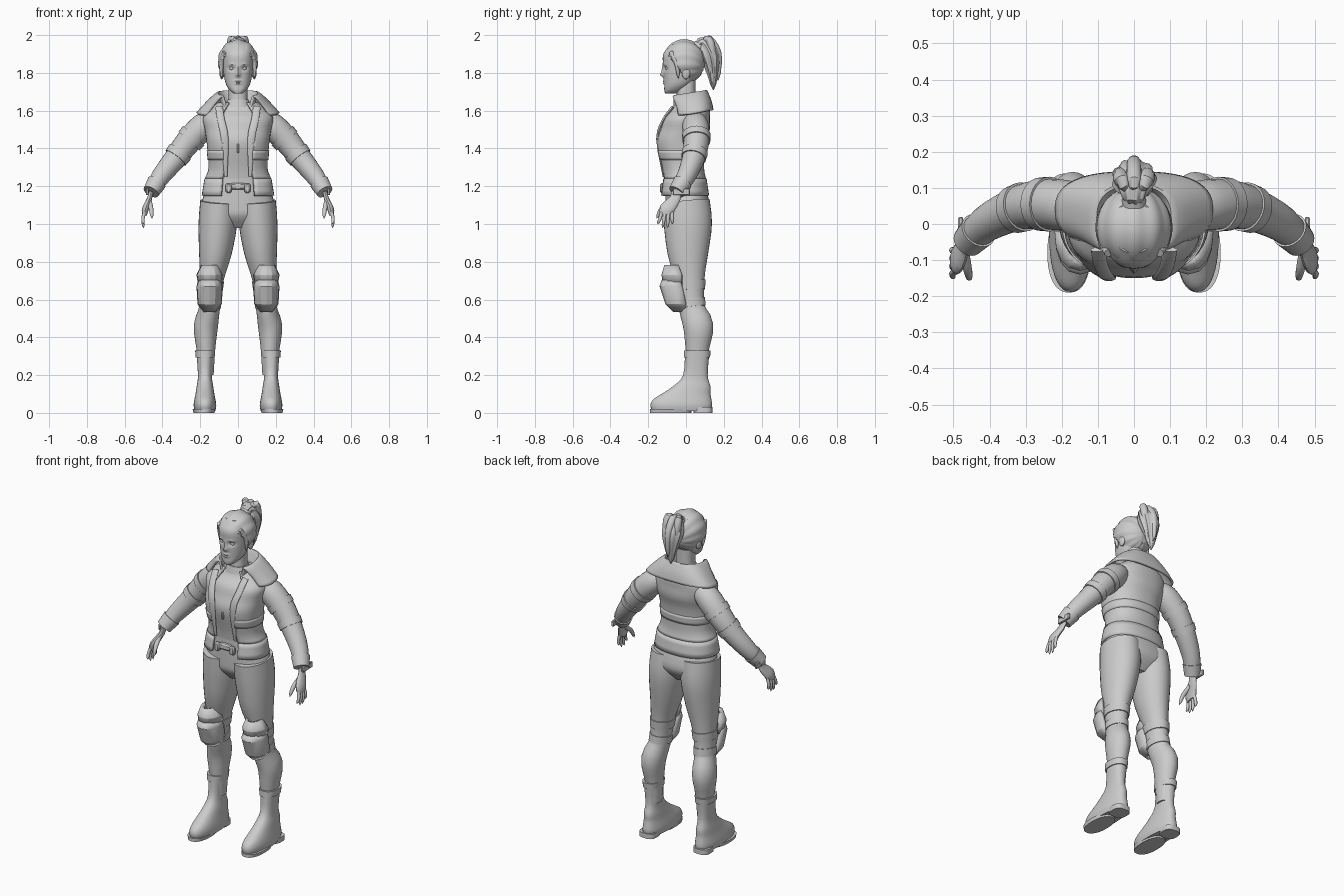
import bpy, bmesh, math
from mathutils import Vector

cube = bpy.data.objects.get("Cube")
if cube:
    bpy.data.objects.remove(cube)

grey = bpy.data.materials.new("plain grey")
grey.use_nodes = True
grey.diffuse_color = (.6, .6, .6, 1)
grey.node_tree.nodes["Principled BSDF"].inputs["Base Color"].default_value = grey.diffuse_color

SIDEWAYS, DEPTH = Vector((1, 0, 0)), Vector((0, 1, 0))
FRONT_HALF, OPEN_FRONT, OPEN_NECK = (180, 360), (-65, 245), (-45, 225)


def finish(name, mesh_builder, mirror=False, thick=0, angle=40):
    """Turn a bmesh into a smooth-shaded object, optionally thickened and mirrored."""
    bmesh.ops.recalc_face_normals(mesh_builder, faces=mesh_builder.faces)
    mesh = bpy.data.meshes.new(name)
    mesh_builder.to_mesh(mesh)
    mesh_builder.free()
    mesh.materials.append(grey)
    part = bpy.data.objects.new(name, mesh)
    bpy.context.collection.objects.link(part)
    if thick:
        shell = part.modifiers.new("Solidify", "SOLIDIFY")
        shell.thickness, shell.offset = thick, 0
    if mirror:
        part.modifiers.new("Mirror", "MIRROR")
    bpy.ops.object.select_all(action="DESELECT")
    part.select_set(True)
    bpy.context.view_layer.objects.active = part
    bpy.ops.object.shade_smooth_by_angle(angle=math.radians(angle))


def smooth(rows, steps=3):
    """Resample rows of numbers along a smooth curve through them."""
    result = []
    last = len(rows) - 1
    for i in range(last):
        before, start, end, after = (rows[min(max(j, 0), last)] for j in (i - 1, i, i + 1, i + 2))
        for step in range(steps):
            t = step / steps
            result.append([b + t / 2 * (c - a + t * (2*a - 5*b + 4*c - d + t * (3*b - a - 3*c + d)))
                           for a, b, c, d in zip(before, start, end, after)])
    return result + [list(rows[last])]


def swell(rows, amount, radii):
    """Enlarge the last columns of each row, which hold its radii."""
    return [list(row[:-radii]) + [value + amount for value in row[-radii:]] for row in rows]


def skin(rings, closed=True):
    """Bridge rings of points, capping the ends of closed ones."""
    builder = bmesh.new()
    loops = [[builder.verts.new(point) for point in ring] for ring in rings]
    count = len(loops[0])
    for low, high in zip(loops, loops[1:]):
        for i in range(count if closed else count - 1):
            j = (i + 1) % count
            builder.faces.new((low[i], low[j], high[j], high[i]))
    if closed:
        builder.faces.new(loops[0])
        builder.faces.new(loops[-1])
    return builder


def body(name, rows, x=0, sides=40, power=2.3, steps=3, arc=None, tilt=0, shape=None, **options):
    """Loft level ovals given as (z, centre y, half width, half depth)."""
    start, end = arc or (0, 360)
    rings = []
    for z, y, width, depth in smooth(rows, steps):
        ring = []
        for i in range(sides):
            turn = math.radians(start + (end - start) * i / (sides - 1 if arc else sides))
            c, s = math.cos(turn), math.sin(turn)
            point = Vector((x + width * math.copysign(abs(c) ** (2 / power), c),
                            y + depth * math.copysign(abs(s) ** (2 / power), s), z))
            point.z += tilt * point.y
            ring.append(shape(point) if shape else point)
        rings.append(ring)
    finish(name, skin(rings, not arc), **options)


def limb(name, rows, sides=16, steps=3, across=SIDEWAYS, flat=1, ridges=0, tip=False, **options):
    """Sweep an oval along a path of (x, y, z, radius); flat scales its second radius."""
    rows = smooth(rows, steps)
    path = [Vector(row[:3]) for row in rows]
    last = len(path) - 1
    rings = []
    for i, centre in enumerate(path):
        radius = rows[i][3] * (math.sqrt(1.02 - (i / last) ** 6) if tip else 1)
        along = (path[min(i + 1, last)] - path[max(i - 1, 0)]).normalized()
        u = (across - along * along.dot(across)).normalized()
        v = along.cross(u) * flat
        ring = []
        for j in range(sides):
            turn = math.tau * j / sides
            groove = 1 + .07 * math.cos(ridges * turn) if ridges else 1
            ring.append(centre + (u * math.cos(turn) + v * math.sin(turn)) * radius * groove)
        rings.append(ring)
    finish(name, skin(rings), **options)


def place(builder, centre, size):
    for vert in builder.verts:
        vert.co = Vector([c + s * q for c, s, q in zip(centre, size, vert.co)])


def ball(name, centre, size, **options):
    builder = bmesh.new()
    bmesh.ops.create_uvsphere(builder, u_segments=20, v_segments=12, radius=1)
    place(builder, centre, size)
    finish(name, builder, **options)


def block(name, centre, size, **options):
    builder = bmesh.new()
    bmesh.ops.create_cube(builder, size=1)
    place(builder, centre, size)
    bmesh.ops.bevel(builder, geom=builder.edges[:], offset=min(size) / 4, segments=1, affect="EDGES")
    finish(name, builder, **options)


# Head; each facial feature is a soft push: (x, z, width, height, amount)
nose_bridge, nose_tip = (0, 1.81, .01, .03, .01), (0, 1.79, .012, .01, .015)
upper_lip, lower_lip = (0, 1.757, .02, .005, .008), (0, 1.744, .016, .005, .008)
eye_socket, brow = (.034, 1.824, .017, .01, -.013), (.035, 1.845, .02, .006, .004)
features = nose_bridge, nose_tip, upper_lip, lower_lip, eye_socket, brow


def sculpt_face(point):
    if point.y < -.04:
        point.y -= sum(push * math.exp(-((abs(point.x) - x) / width) ** 2 - ((point.z - z) / height) ** 2)
                       for x, z, width, height, push in features)
    return point


body("head", [(1.69, -.08, .02, .03), (1.71, -.065, .045, .05), (1.75, -.04, .067, .075),
              (1.83, -.02, .08, .1), (1.9, -.02, .08, .1), (1.95, -.01, .06, .07)],
     sides=80, steps=10, shape=sculpt_face)
ball("eye", (.033, -.098, 1.823), (.013, .012, .009), mirror=True)
ball("ear", (.086, 0, 1.8), (.012, .022, .034), mirror=True)
body("neck", [(1.58, 0, .06, .06), (1.66, 0, .05, .05), (1.76, 0, .05, .05)])

# Swept-back hair cap cut open along the hairline
hair = bmesh.new()
bmesh.ops.create_uvsphere(hair, u_segments=64, v_segments=40, radius=1)
for vert in hair.verts:
    vert.co *= 1 + .02 * math.cos(13 * math.atan2(vert.co.x, vert.co.z + .3))
place(hair, (0, -.01, 1.86), (.1, .105, .11))


def below_hairline(spot):
    return spot.z < 1.76 or spot.y < .03 and spot.z < 1.77 - 1.4 * spot.y


bald = [f for f in hair.faces if below_hairline(f.calc_center_median())]
bmesh.ops.delete(hair, geom=bald, context="FACES")
finish("hair_cap", hair, thick=.012)

# Ponytail with loose locks around it
limb("hair_band", [(0, .05, 1.93, .035), (0, .09, 1.95, .03)])
limb("ponytail", [(0, .06, 1.94, .02), (0, .09, 1.96, .04), (0, .125, 1.9, .06),
                  (0, .14, 1.82, .045), (0, .145, 1.71, .02)], sides=40, flat=.85, ridges=9, tip=True)
for i in range(4):
    x, y = .035 * math.cos(i * math.pi / 2), .14 + .03 * math.sin(i * math.pi / 2)
    limb(f"ponytail_lock_{i + 1}", [(x / 3, .09, 1.96, .01), (x, .12, 1.98, .02), (x, y, 1.9, .02),
                                    (x / 2, y, 1.74 + i / 50, .015)], tip=True)
limb("temple_lock", [(.07, -.08, 1.91, .012), (.088, -.05, 1.85, .012), (.085, -.04, 1.77, .008)],
     tip=True, mirror=True)

# Open jacket over a closed shirt
jacket = [(1.24, -.01, .17, .11), (1.3, -.02, .15, .11), (1.43, -.03, .16, .13), (1.5, -.01, .17, .13),
          (1.56, 0, .18, .12), (1.6, .02, .15, .1), (1.64, .02, .1, .08)]
body("jacket", jacket, arc=OPEN_FRONT, thick=.012)
body("shirt", swell(jacket, -.01, 2))
body("shirt_collar", [(1.62, 0, .07, .065), (1.66, 0, .055, .055)])
body("jacket_hem", [(1.15, -.01, .185, .125), (1.24, -.01, .17, .112)], arc=OPEN_FRONT, thick=.015)
body("waist_seam", swell(smooth(jacket)[4:6], .005, 2), arc=OPEN_FRONT, thick=.01)
limb("lapel", [(.1, -.07, 1.62, .02), (.09, -.12, 1.55, .02), (.07, -.15, 1.45, .02),
               (.065, -.12, 1.25, .008)], flat=.4, mirror=True)
block("zip", (0, -.14, 1.4), (.012, .02, .05))
block("belt_buckle", (0, -.12, 1.2), (.08, .03, .035))
block("belt_tab", (.05, -.125, 1.19), (.03, .025, .05), mirror=True)

# Turned-over collar spreading into a shoulder flap
body("collar", [(1.62, 0, .08, .08), (1.68, .01, .1, .095), (1.68, .01, .12, .1), (1.63, .03, .17, .1),
                (1.58, .04, .215, .1)], arc=OPEN_NECK, tilt=.16, thick=.012, power=2.6)

# Sleeves, with bands cut from their own profile, and wrist plates
sleeve = [(.12, .04, 1.55, .05), (.18, .05, 1.52, .07), (.26, .055, 1.44, .068), (.33, .04, 1.35, .06),
          (.41, 0, 1.25, .05), (.46, -.05, 1.17, .038)]
limb("sleeve", sleeve, sides=24, across=DEPTH, mirror=True)
for name, first, last in ("shoulder_band", 5, 7), ("elbow_band", 8, 10), ("cuff", 13, 16):
    limb(name, swell(smooth(sleeve)[first:last], .006, 1), sides=24, across=DEPTH, mirror=True)
block("wrist_plate", (.48, -.025, 1.17), (.014, .09, .035), mirror=True)

# Hands: flattened palm, four fanned fingers and a thumb
limb("palm", [(.46, -.05, 1.17, .025), (.47, -.06, 1.13, .03), (.49, -.1, 1.08, .04), (.495, -.1, 1.05, .03)],
     across=DEPTH, flat=.45, mirror=True)
for i, name in enumerate(("index_finger", "middle_finger", "ring_finger", "little_finger")):
    root, end = -.125 + i * .017, -.15 + i * .026
    limb(name, [(.49, root, 1.08, .009), (.503, (root + end) / 2, 1.03, .009),
                (.5, end, .97 + abs(i - 1.5) / 50, .008)], tip=True, mirror=True)
limb("thumb", [(.47, -.08, 1.12, .014), (.46, -.13, 1.08, .012), (.455, -.155, 1.03, .009)],
     tip=True, mirror=True)

# Trousers and knee straps
body("hips", [(1.24, -.01, .15, .1), (1.1, .01, .197, .118), (1.04, .01, .19, .11), (.98, .01, .08, .06)])
leg = [(.1, 0, 1.12, .1), (.107, .01, 1, .102), (.12, .01, .85, .087), (.14, .02, .7, .062),
       (.15, .03, .56, .055), (.17, .065, .46, .064), (.17, .06, .34, .05), (.165, .06, .2, .036)]
limb("trouser_leg", leg, sides=32, flat=1.25, mirror=True)
for name, first in ("upper_knee_strap", 9), ("lower_knee_strap", 11):
    limb(name, swell(smooth(leg)[first:first + 2], .005, 1), sides=32, flat=1.25, mirror=True)

# Two overlapping knee plates
plate = dict(x=.15, sides=9, steps=1, arc=FRONT_HALF, thick=.02, angle=25, mirror=True)
body("upper_knee_plate", [(.67, -.02, .05, .09), (.73, -.02, .06, .1), (.78, -.04, .035, .065)], **plate)
body("lower_knee_plate", [(.54, 0, .025, .06), (.58, 0, .055, .1), (.67, -.02, .06, .11),
                          (.7, -.03, .05, .09)], **plate)

# Boots with a cuff, sole and separate heel
boot = [(.01, -.025, .055, .155), (.04, -.025, .06, .163), (.07, -.02, .056, .155), (.1, 0, .05, .13),
        (.14, .03, .044, .1), (.2, .05, .037, .065), (.33, .06, .046, .065)]
body("boot", boot, x=.175, mirror=True)
body("boot_cuff", swell(smooth(boot)[-2:], .006, 2), x=.175, mirror=True)
body("sole", [(0, -.08, .055, .11), (.02, -.08, .06, .11)], x=.18, mirror=True)
body("heel", [(0, .09, .05, .05), (.03, .09, .05, .05)], x=.18, power=3, mirror=True)
